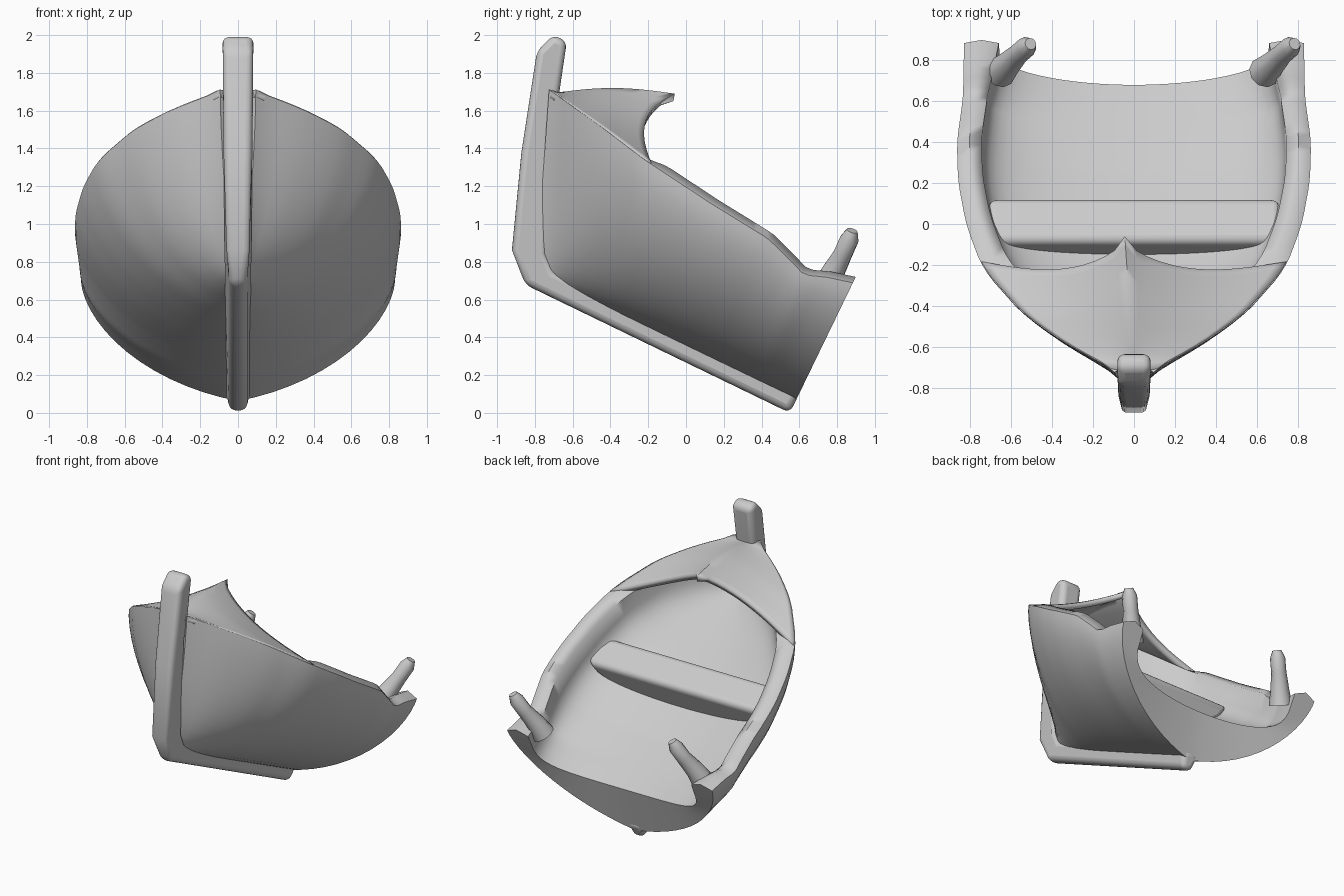
import bpy, bmesh, math
from mathutils import Vector

cube = bpy.data.objects.get("Cube")
if cube:
    bpy.data.objects.remove(cube, do_unlink=True)

grey = bpy.data.materials.new("plain_grey")
grey.use_nodes = True
GREY = (0.6, 0.6, 0.6, 1)
grey.diffuse_color = GREY
grey.node_tree.nodes["Principled BSDF"].inputs["Base Color"].default_value = GREY


def world(x, s, h):
    """Boat frame (s along keel towards the bow, h above it) to the tilted pose."""
    return Vector((x, 0.55 - 0.9 * s + 0.436 * h, 0.436 * s + 0.9 * h))


def lerp(a, b, f):
    return a + (b - a) * f


def table(points, t):
    for (t0, v0), (t1, v1) in zip(points, points[1:]):
        if t <= t1:
            return lerp(v0, v1, (t - t0) / (t1 - t0))
    return points[-1][1]


def finish(obj, angle=40):
    obj.data.materials.clear()
    obj.data.materials.append(grey)
    bpy.ops.object.select_all(action='DESELECT')
    obj.select_set(True)
    bpy.context.view_layer.objects.active = obj
    bpy.ops.object.shade_smooth_by_angle(angle=math.radians(angle))


def make(name, verts, faces, recalc=True):
    bm = bmesh.new()
    vs = [bm.verts.new(v) for v in verts]
    for f in faces:
        bm.faces.new([vs[i] for i in dict.fromkeys(f)])
    if recalc:
        bmesh.ops.recalc_face_normals(bm, faces=bm.faces)
    mesh = bpy.data.meshes.new(name)
    bm.to_mesh(mesh)
    bm.free()
    obj = bpy.data.objects.new(name, mesh)
    bpy.context.collection.objects.link(obj)
    return obj


def bevel(obj, width, segments=4):
    mod = obj.modifiers.new("round", 'BEVEL')
    mod.width, mod.segments, mod.limit_method = width, segments, 'ANGLE'
    mod.angle_limit = math.radians(30)


def prism(name, front, back):
    """Solid between two matching outlines."""
    n = len(front)
    sides = [(i, (i + 1) % n, n + (i + 1) % n, n + i) for i in range(n)]
    return make(name, front + back, sides + [tuple(range(n)), tuple(range(2 * n - 1, n - 1, -1))])


# Hull: thick-floored ring swept from the broken end to the stem
WIDTH = [(0, .83), (.15, .835), (.3, .865), (.42, .86), (.556, .82), (.69, .74),
         (.83, .54), (.93, .30), (1, .06)]
SHEER = [(0, .765), (.08, .73), (.14, .69), (.2, .73), (.28, .78), (.47, .815),
         (.69, .87), (.82, .922), (1, .985)]
FLOOR = [(0, .41), (.3, .42), (.5, .47), (.65, .54), (1, .75)]
M = 14


def reach(h):
    return 1.5 + 0.4 * h


def width(t):
    return (table(WIDTH, t - 0.03) + table(WIDTH, t) + table(WIDTH, t + 0.03)) / 3


def half_section(t):
    w, top, floor = width(t), table(SHEER, t), table(FLOOR, t)
    wall = 0.12 + 0.05 * max(0, 1 - t / 0.15)
    inner_w = max(0.01, w - wall)
    pts = []
    for i in range(M + 1):
        a = math.pi / 2 * i / M
        u = math.sin(a)
        h = 0.07 + (top - 0.07) * (1 - max(0, math.cos(a)) ** 1.3) + 0.17 * u * (1 - u) * (1 - t)
        pts.append(world(w * u ** (1 + 0.22 * t), t * reach(h), h))
    lip = 0.035 * min(1, max(0, (0.72 - t) / 0.08))
    pts.append(world((w + inner_w) / 2, t * reach(top) * 0.98, top + lip))
    for i in range(M, -1, -1):
        a = math.pi / 2 * i / M
        c = max(0, math.cos(a))
        h = floor + (top - floor) * (1 - c ** 0.45)
        s = t * 0.96 * reach(h) + 0.055 * c * c * (1 - t)
        pts.append(world(inner_w * math.sin(a), s, h))
    return pts


verts, faces = [], []
STATIONS = 40
for k in range(STATIONS + 1):
    half = half_section(k / STATIONS)
    verts += half + [Vector((-p.x, p.y, p.z)) for p in half[-2:0:-1]]
L = 2 * M + 3
R = 2 * L - 2
for k in range(STATIONS):
    for i in range(R):
        j = (i + 1) % R
        faces.append((k * R + i, k * R + j, (k + 1) * R + j, (k + 1) * R + i))
for base in (0, STATIONS * R):
    for i in range((L - 1) // 2):
        cap = (i, i + 1, L - 2 - i, L - 1 - i)
        faces.append(tuple(base + c for c in cap))
        faces.append(tuple(base + (R - c) % R for c in cap))
finish(make("hull", verts, faces), 60)

# Keel and tall stem post in one side profile
PROFILE = [(0, 0), (1.556, 0), (1.70, .134), (1.88, .62), (2.04, 1.14), (2.0, 1.255),
           (1.92, 1.255), (1.84, 1.0), (1.8, .82), (1.53, .2), (1.45, .13), (0, .13)]
POST = [(0, .042), (.13, .07), (1.3, .082)]

keel = prism("keel_and_stem", [world(table(POST, h), s, h) for s, h in PROFILE],
             [world(-table(POST, h), s, h) for s, h in PROFILE])
bevel(keel, 0.036)
finish(keel, 60)

# Bench across the hull, sunk into the floor and walls
EDGE = [(.72, .66), (.67, .56), (.55, .46), (.4, .38)]
outline = EDGE + [(-x, h) for x, h in reversed(EDGE)]
bench = prism("bench", [world(x, .785, h) for x, h in outline],
              [world(x, 1.03, h) for x, h in outline])
bevel(bench, 0.04)
finish(bench, 60)

# Foredeck: ridged sheet from the pointed aft lip to the stem
ROWS, COLS = 14, 14
verts, faces = [], []
for r in range(ROWS + 1):
    f = r / ROWS
    t = lerp(.67, .99, f)
    top = table(SHEER, t)
    rim = world(width(t) - 0.004, t * reach(top), top + 0.006)
    ridge = Vector((-0.045 * (1 - f), lerp(-0.06, -0.72, f), 1.69 + 0.03 * math.sin(math.pi * f)))
    for c in range(-COLS, COLS + 1):
        u, side = abs(c) / COLS, (1 if c > 0 else -1)
        sweep = lerp(u ** 0.4, u, f)
        y = lerp(ridge.y, rim.y, sweep) - 0.07 * math.sin(math.pi * u ** 0.8) * (1 - f)
        z = lerp(ridge.z, rim.z, u) + 0.01 * math.sin(math.pi * u) * (2 * f - 1)
        verts.append(Vector((lerp(ridge.x, side * rim.x, u), y, z)))
N = 2 * COLS + 1
for r in range(ROWS):
    for c in range(2 * COLS):
        a = r * N + c
        faces.append((a, a + 1, a + N + 1, a + N))
deck = make("foredeck", verts, faces, recalc=False)
if sum(p.normal.z for p in deck.data.polygons) < 0:
    deck.data.flip_normals()
thick = deck.modifiers.new("thickness", 'SOLIDIFY')
thick.thickness, thick.offset = 0.04, -1
finish(deck, 60)


# Broken rib stubs on the rim at the open end
def stub(name, points):
    curve = bpy.data.curves.new(name, 'CURVE')
    curve.dimensions = '3D'
    curve.bevel_depth, curve.bevel_resolution, curve.use_fill_caps = 0.06, 3, True
    spline = curve.splines.new('POLY')
    spline.points.add(len(points) - 1)
    for p, (x, y, z, r) in zip(spline.points, points):
        p.co, p.radius = (x, y, z, 1), r
    obj = bpy.data.objects.new(name, curve)
    bpy.context.collection.objects.link(obj)
    bpy.ops.object.select_all(action='DESELECT')
    obj.select_set(True)
    bpy.context.view_layer.objects.active = obj
    bpy.ops.object.convert(target='MESH')
    finish(bpy.context.object, 60)


for name, x in (("left_rib_stub", .655), ("right_rib_stub", -.635)):
    stub(name, [(x - .02, .74, .66, 1.3), (x + .02, .78, .75, 1.05), (x + .07, .83, .84, .85),
                (x + .11, .865, .92, .85), (x + .13, .88, .965, .5)])
